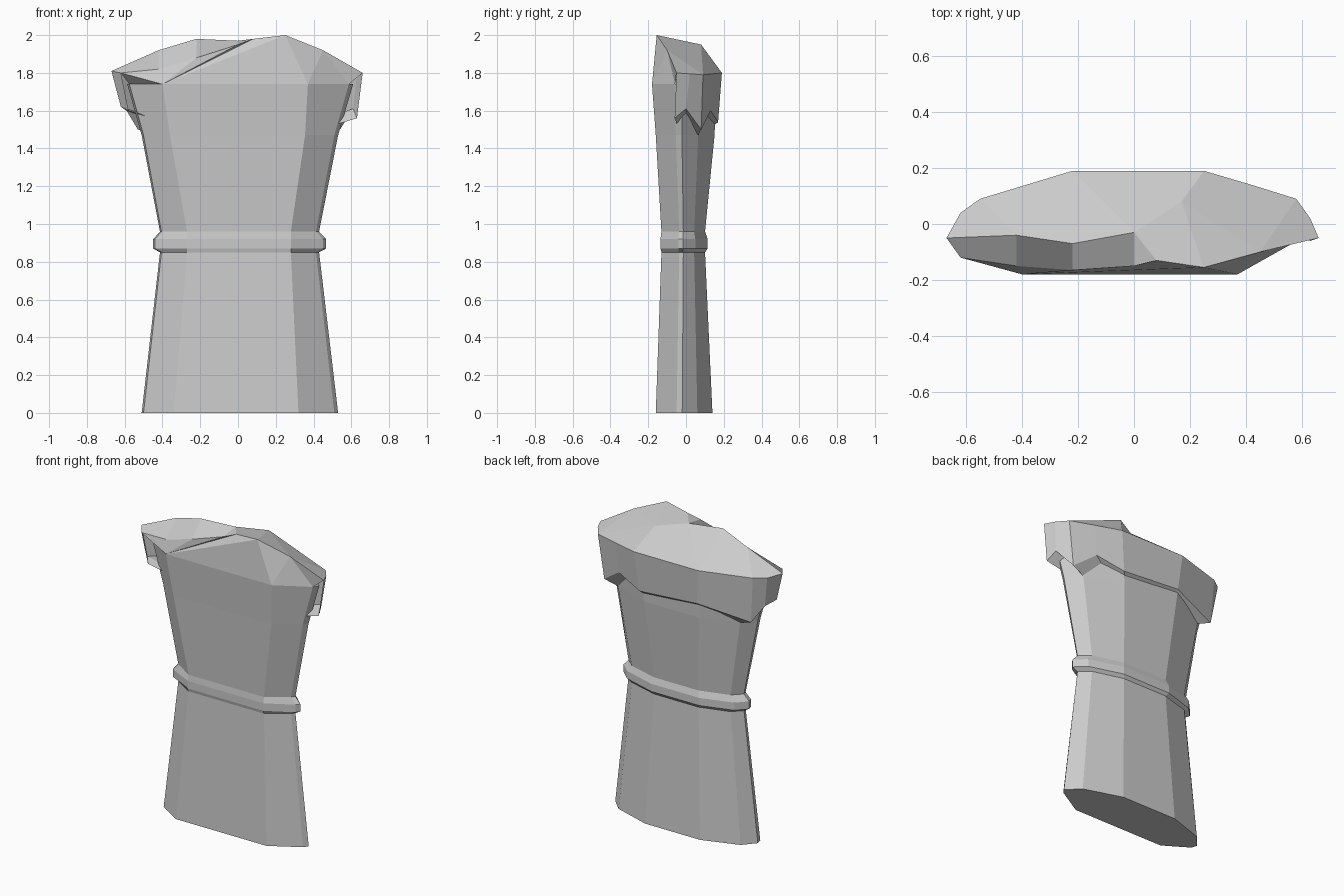
import bpy, bmesh

cube = bpy.data.objects.get("Cube")
if cube:
    bpy.data.objects.remove(cube, do_unlink=True)

grey = bpy.data.materials.new("plain_grey")
grey.use_nodes = True
grey.diffuse_color = (0.6, 0.6, 0.6, 1)
grey.node_tree.nodes["Principled BSDF"].inputs["Base Color"].default_value = (0.6, 0.6, 0.6, 1)


def finish(name, bm):
    bmesh.ops.recalc_face_normals(bm, faces=bm.faces)
    mesh = bpy.data.meshes.new(name)
    bm.to_mesh(mesh)
    bm.free()
    mesh.materials.append(grey)
    obj = bpy.data.objects.new(name, mesh)
    bpy.context.collection.objects.link(obj)
    return obj


def add_ring(bm, points):
    return [bm.verts.new(p) for p in points]


def bridge(bm, low, high, closed=True):
    count = len(low) if closed else len(low) - 1
    for i in range(count):
        j = (i + 1) % len(low)
        bm.faces.new((low[i], low[j], high[j], high[i]))


# Body: flat front panel, narrow sides and a faceted back, pinched at the waist band
side_back = [(.51, -.05), (.53, -.02), (.45, .06), (.2, .14), (-.2, .14),
             (-.44, .06), (-.51, -.02), (-.5, -.06)]
# height, panel left, panel right, panel depth, side scale, back scale
levels = [(0, -.34, .32, -.16, 1, 1),
          (.85, -.27, .28, -.13, .81, .72),
          (.87, -.27, .28, -.135, .88, .82),
          (.92, -.27, .28, -.135, .88, .82),
          (.96, -.27, .28, -.13, .81, .72),
          (1.47, -.36, .355, -.16, 1.0, 1.08),
          (1.74, -.4, .37, -.18, 1.15, 1.15)]
bm = bmesh.new()
rings = []
for z, left, right, front, sx, sy in levels:
    pts = [(left, front, z), (right, front, z)]
    pts += [(x * sx, y * sy, z) for x, y in side_back]
    rings.append(add_ring(bm, pts))
for low, high in zip(rings, rings[1:]):
    bridge(bm, low, high)
bm.faces.new(rings[0])
finish("body", bm)

# Mantle: roof, front fold and an overhanging wall with a zigzag hem
front_rim = [(-.62, -.12, 1.8), (-.42, -.15, 1.82), (-.22, -.165, 1.88), (0, -.15, 1.95),
             (.08, -.13, 1.98), (.25, -.155, 2), (.45, -.1, 1.92)]
back_rim = [(.66, -.05, 1.8), (.63, .02, 1.795), (.58, .09, 1.79), (.42, .14, 1.795),
            (.25, .19, 1.8), (-.22, .19, 1.8), (-.55, .09, 1.8), (-.62, .04, 1.8),
            (-.67, -.05, 1.81)]
hem_points = [(.63, -.06, 1.56), (.61, 0, 1.61), (.54, .08, 1.5), (.4, .13, 1.6),
              (.22, .17, 1.54), (-.2, .17, 1.57), (-.53, .08, 1.5), (-.59, .02, 1.6),
              (-.62, -.06, 1.62), (-.58, -.11, 1.6)]
bm = bmesh.new()
f = add_ring(bm, front_rim)
b = add_ring(bm, back_rim)
hem = add_ring(bm, hem_points)
lining = add_ring(bm, [(x * .84, y * .8, z - .03) for x, y, z in hem_points])
bridge(bm, hem, b + [f[0]], closed=False)
bridge(bm, lining, hem, closed=False)

# Roof facets around a raised crease and a notch
crest, peak, notch, ridge = add_ring(bm, [(0, -.03, 1.97), (-.22, -.07, 1.98),
                                         (-.42, -.04, 1.92), (.17, .08, 1.95)])
for face in [(f[0], f[1], notch, b[8]), (f[1], f[2], peak, notch),
             (f[2], f[3], crest, peak), (f[3], f[4], crest),
             (f[4], f[5], ridge, crest), (f[5], f[6], ridge),
             (f[6], b[0], b[1], b[2]), (f[6], b[2], ridge),
             (b[2], b[3], b[4], ridge), (b[4], b[5], crest, ridge),
             (b[5], peak, crest), (b[5], b[6], notch, peak),
             (b[6], b[7], b[8], notch)]:
    bm.faces.new(face)

# Front fold reaching down to the panel top
p = add_ring(bm, [(-.575, -.07, 1.74), (-.4, -.18, 1.74), (.37, -.18, 1.74), (.587, -.058, 1.74)])
for face in [(p[0], p[1], f[0]), (p[1], f[1], f[0]), (p[1], f[2], f[1]),
             (p[1], f[3], f[2]), (p[1], f[4], f[3]), (p[1], f[5], f[4]),
             (p[1], p[2], f[5]), (p[2], f[6], f[5]), (p[2], p[3], f[6]),
             (p[3], b[0], f[6])]:
    bm.faces.new(face)
finish("mantle", bm)
